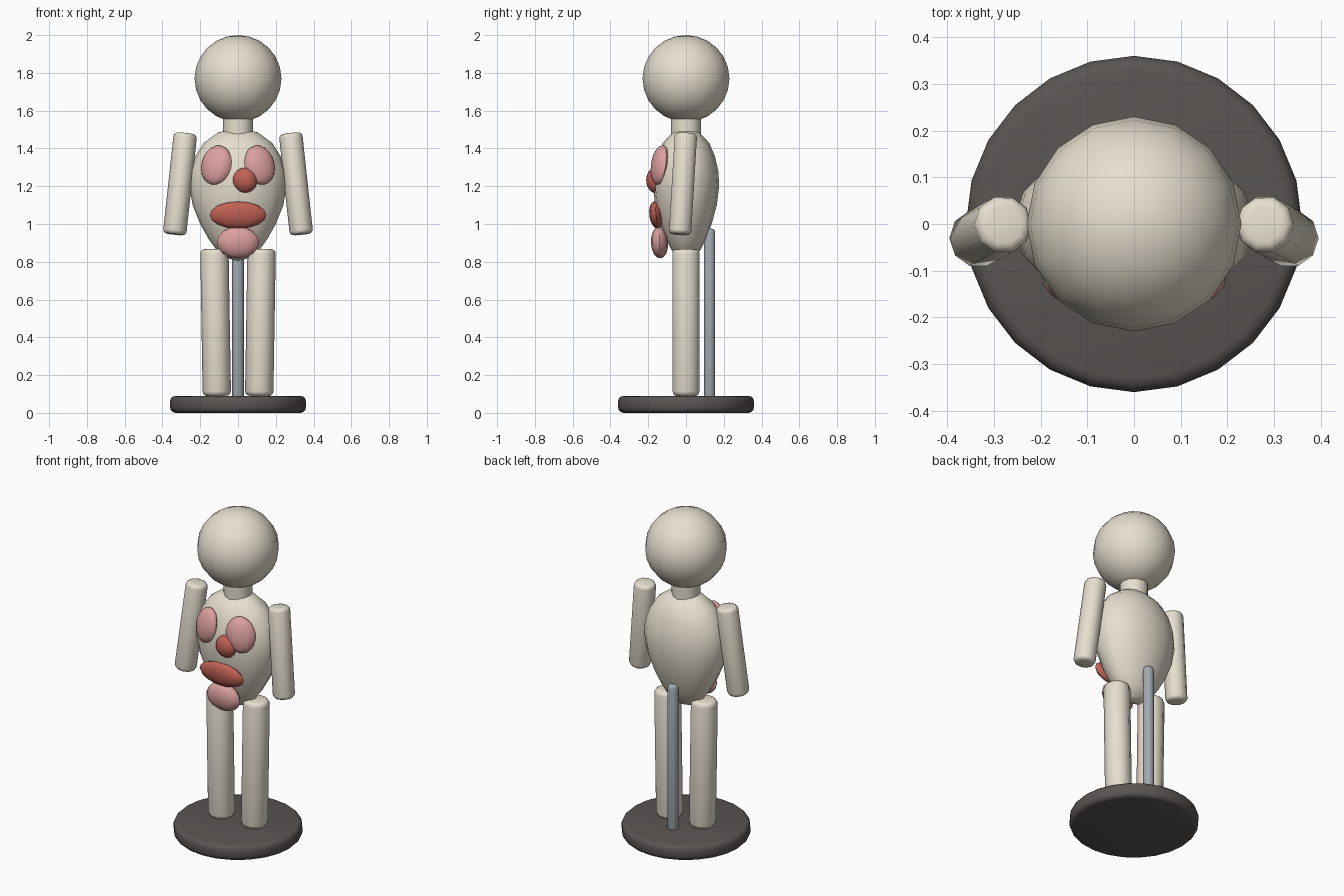
import bpy, bmesh, math
from mathutils import Vector, Matrix, Euler

if "Cube" in bpy.data.objects:
    bpy.data.objects.remove(bpy.data.objects["Cube"])


def material(name, rgb):
    m = bpy.data.materials.new(name)
    m.diffuse_color = (*rgb, 1)
    m.use_nodes = True
    m.node_tree.nodes["Principled BSDF"].inputs["Base Color"].default_value = m.diffuse_color
    return m


CREAM = material("cream", (0.80, 0.74, 0.63))
DARK = material("dark_stand", (0.10, 0.09, 0.085))
STEEL = material("steel", (0.36, 0.40, 0.43))
PINK = material("pink", (0.72, 0.35, 0.35))
RED = material("red", (0.53, 0.12, 0.09))


def lathe(name, profile, sides, mat, matrix=Matrix()):
    """Spin (radius, height) points around z; zero radius makes a pole."""
    bm = bmesh.new()
    rings = []
    for r, z in profile:
        n = sides if r > 1e-5 else 1
        rings.append([bm.verts.new((r * math.cos(math.tau * i / sides),
                                    r * math.sin(math.tau * i / sides), z)) for i in range(n)])
    for a, b in zip(rings, rings[1:]):
        for i in range(sides):
            j = (i + 1) % sides
            if len(a) == 1:
                bm.faces.new((a[0], b[j], b[i]))
            elif len(b) == 1:
                bm.faces.new((a[i], a[j], b[0]))
            else:
                bm.faces.new((a[i], a[j], b[j], b[i]))
    if len(rings[0]) > 1:
        bm.faces.new(rings[0][::-1])
    if len(rings[-1]) > 1:
        bm.faces.new(rings[-1])
    bm.transform(matrix)
    bmesh.ops.recalc_face_normals(bm, faces=bm.faces)
    mesh = bpy.data.meshes.new(name)
    bm.to_mesh(mesh)
    bm.free()
    mesh.materials.append(mat)
    ob = bpy.data.objects.new(name, mesh)
    bpy.context.collection.objects.link(ob)
    bpy.ops.object.select_all(action='DESELECT')
    ob.select_set(True)
    bpy.context.view_layer.objects.active = ob
    bpy.ops.object.shade_smooth_by_angle(angle=math.radians(45))
    return ob


def rounded(r, h, b, steps=3):
    """Profile of a cylinder of height h with rounded rims."""
    arc = [(r - b + b * math.sin(t), b - b * math.cos(t))
           for t in (math.pi / 2 * k / steps for k in range(steps + 1))]
    return arc + [(x, h - z) for x, z in reversed(arc)]


def rod(name, bottom, top, r, bevel, sides, mat):
    a, d = Vector(bottom), Vector(top) - Vector(bottom)
    rot = Vector((0, 0, 1)).rotation_difference(d).to_matrix().to_4x4()
    return lathe(name, rounded(r, d.length, bevel), sides, mat, Matrix.Translation(a) @ rot)


def ellipsoid(name, centre, radii, mat, tilt=(0, 0, 0), sides=16, rings=12):
    prof = [(math.sin(math.pi * k / rings), -math.cos(math.pi * k / rings)) for k in range(rings + 1)]
    rot = Euler([math.radians(t) for t in tilt]).to_matrix().to_4x4()
    return lathe(name, prof, sides, mat,
                 Matrix.Translation(centre) @ rot @ Matrix.Diagonal((*radii, 1)))


# Stand
lathe("stand_base", rounded(0.36, 0.09, 0.03), 24, DARK)
rod("support_rod", (0, 0.125, 0.07), (0, 0.125, 0.975), 0.031, 0.02, 10, STEEL)

# Head, neck and egg-shaped torso
ellipsoid("head", (0, 0, 1.77), (0.23, 0.23, 0.23), CREAM)
lathe("neck", [(0.08, 1.46), (0.08, 1.60)], 12, CREAM)
torso = [(0, 0.805), (0.06, 0.82), (0.115, 0.865), (0.155, 0.92), (0.20, 1.0), (0.24, 1.1),
         (0.258, 1.2), (0.252, 1.28), (0.225, 1.36), (0.18, 1.43), (0.105, 1.485), (0, 1.51)]
lathe("torso", torso, 16, CREAM, Matrix.Diagonal((1, 0.68, 1, 1)))

# Paired limbs and lungs
for side, s in (("left", -1), ("right", 1)):
    rod(side + "_arm", (s * 0.336, -0.032, 0.945), (s * 0.278, 0, 1.48), 0.062, 0.022, 10, CREAM)
    rod(side + "_leg", (s * 0.112, 0, 0.09), (s * 0.125, 0, 0.868), 0.075, 0.025, 10, CREAM)
    ellipsoid(side + "_lung", (s * 0.115, -0.137, 1.312), (0.085, 0.042, 0.106), PINK,
              (-10, -s * 10, s * 22), 12, 10)

# Central organs
ellipsoid("heart", (0.037, -0.165, 1.232), (0.066, 0.046, 0.067), RED, (0, -12, 0), 12, 8)
ellipsoid("liver", (0, -0.158, 1.047), (0.15, 0.036, 0.073), RED, (8, 0, 0), 12, 8)
ellipsoid("stomach", (0, -0.14, 0.902), (0.112, 0.046, 0.084), PINK, (3, 0, 0), 12, 8)
